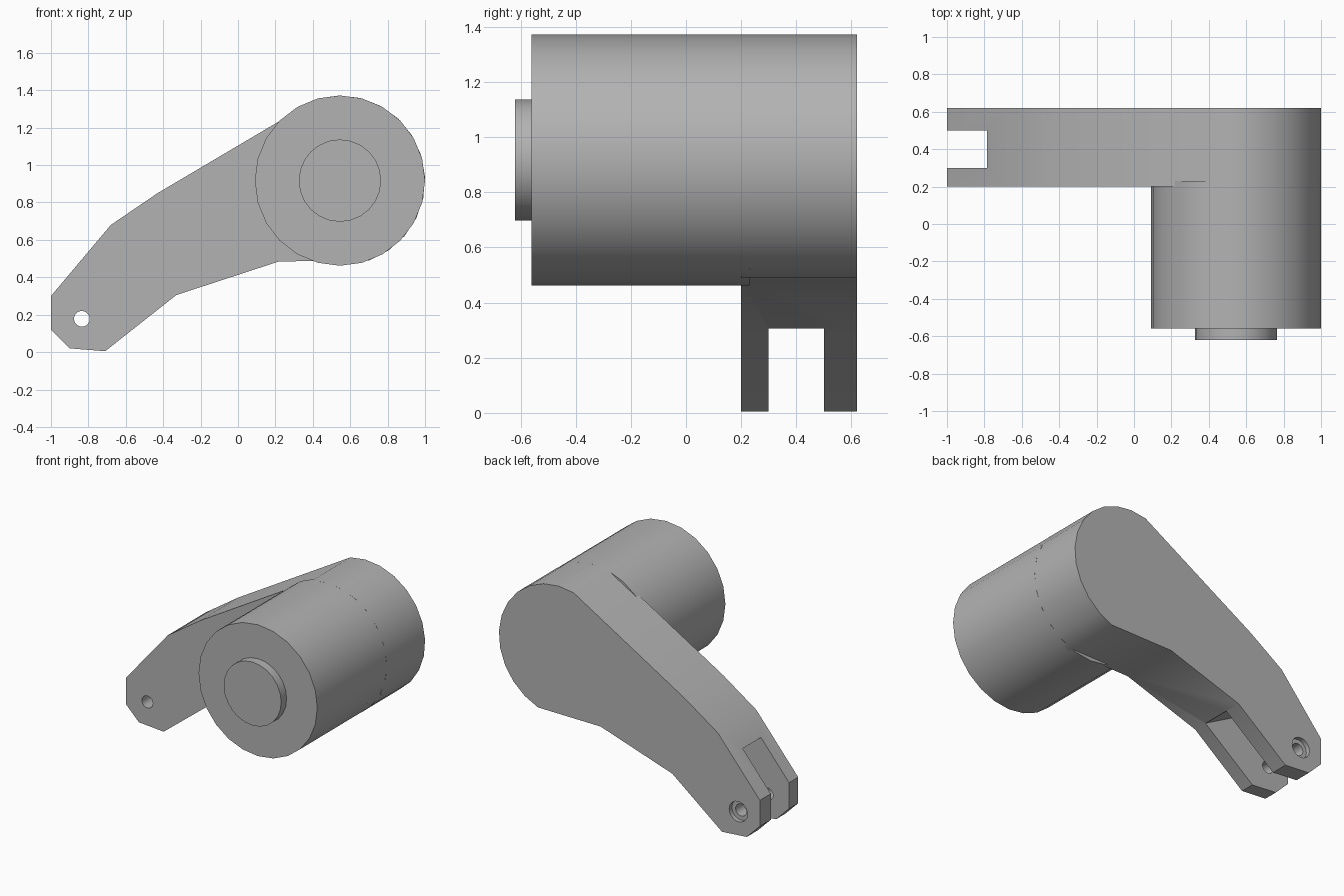
import bpy, bmesh, math

cube = bpy.data.objects.get("Cube")
if cube:
    bpy.data.objects.remove(cube, do_unlink=True)

grey = bpy.data.materials.new("plain grey")
grey.use_nodes = True
COLOUR = (0.45, 0.45, 0.45, 1)
grey.diffuse_color = COLOUR
grey.node_tree.nodes["Principled BSDF"].inputs["Base Color"].default_value = COLOUR


def arc(x, z, r, start, end, steps):
    """Points on a circle in the xz plane, angles in degrees."""
    angles = [math.radians(start + (end - start) * i / steps) for i in range(steps + 1)]
    return [(x + r * math.cos(a), z + r * math.sin(a)) for a in angles]


def circle(x, z, r, sides):
    return arc(x, z, r, 0, 360, sides)[:-1]


def prism(name, outline, y0, y1):
    """Extrude an xz outline from y0 to y1."""
    bm = bmesh.new()
    face = bm.faces.new([bm.verts.new((x, y0, z)) for x, z in outline])
    out = bmesh.ops.extrude_face_region(bm, geom=[face])["geom"]
    moved = [v for v in out if isinstance(v, bmesh.types.BMVert)]
    bmesh.ops.translate(bm, verts=moved, vec=(0, y1 - y0, 0))
    bmesh.ops.recalc_face_normals(bm, faces=bm.faces)
    mesh = bpy.data.meshes.new(name)
    bm.to_mesh(mesh)
    bm.free()
    mesh.materials.append(grey)
    obj = bpy.data.objects.new(name, mesh)
    bpy.context.collection.objects.link(obj)
    return obj


def cut(target, cutter):
    """Subtract a cutter and remove it."""
    mod = target.modifiers.new("cut", "BOOLEAN")
    mod.operation = "DIFFERENCE"
    mod.solver = "EXACT"
    mod.object = cutter
    cutter.hide_render = True
    bpy.context.view_layer.objects.active = target
    bpy.ops.object.modifier_apply(modifier=mod.name)
    bpy.data.objects.remove(cutter, do_unlink=True)


HUB_X, HUB_Z, HUB_R = 0.545, 0.917, 0.455

# Hub barrel and its raised front boss
barrel = prism("hub_barrel", circle(HUB_X, HUB_Z, HUB_R, 24), -0.56, 0.23)
boss = prism("front_boss", circle(HUB_X, HUB_Z, 0.22, 24), -0.62, -0.55)

# Bent arm, rounded around the hub and flattened below it
arm_outline = [(-1, 0.30), (-1, 0.12), (-0.9, 0.02), (-0.71, 0.005),
               (-0.33, 0.305), (0.22, 0.485)]
arm_outline += arc(HUB_X, HUB_Z, HUB_R, -70, 105, 12)
arm_outline += [(-0.43, 0.85), (-0.68, 0.68)]
arm = prism("arm", arm_outline, 0.2, 0.62)

# Fork slot at the free end
cut(arm, prism("slot_cutter", [(-1.2, 0.783), (-0.33, 0.307), (-0.2, -0.2),
                               (-1.2, -0.2)], 0.3, 0.5))

# Pin hole with a counterbore on the back
PIN_X, PIN_Z = -0.835, 0.178
cut(arm, prism("pin_cutter", circle(PIN_X, PIN_Z, 0.042, 20), 0.1, 0.7))
cut(arm, prism("counterbore_cutter", circle(PIN_X, PIN_Z, 0.07, 20), 0.59, 0.7))

# Smooth curved sides, sharp rims
bpy.ops.object.select_all(action="DESELECT")
for obj in (barrel, boss, arm):
    obj.select_set(True)
bpy.context.view_layer.objects.active = arm
bpy.ops.object.shade_smooth_by_angle(angle=math.radians(30))
